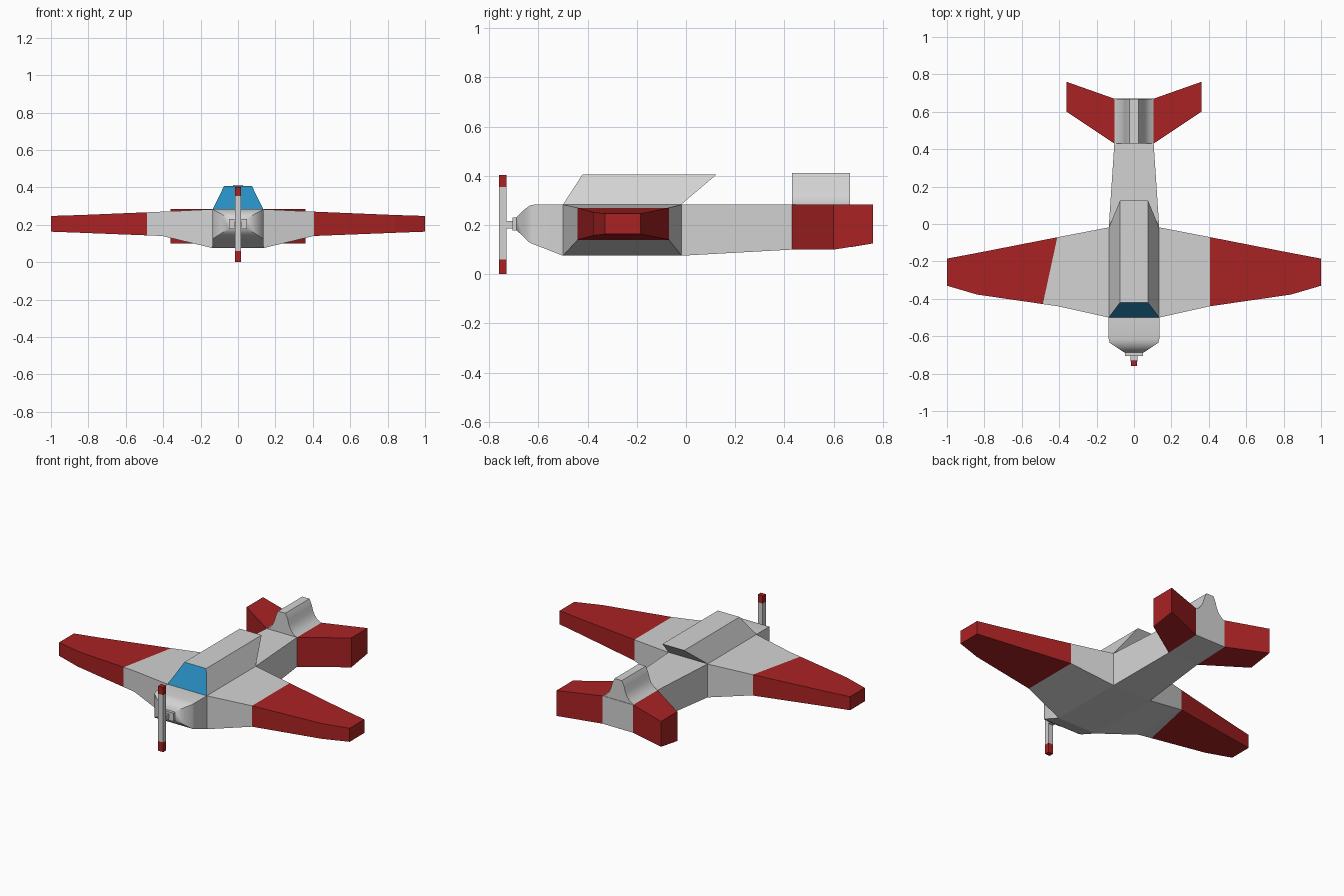
import bpy, bmesh, math
from mathutils import Vector

if "Cube" in bpy.data.objects:
    bpy.data.objects.remove(bpy.data.objects["Cube"])


def material(name, rgb):
    m = bpy.data.materials.new(name)
    m.diffuse_color = (*rgb, 1)
    m.use_nodes = True
    m.node_tree.nodes["Principled BSDF"].inputs["Base Color"].default_value = m.diffuse_color
    return m


GREY = material("light grey", (0.65, 0.65, 0.65))
RED = material("dark red", (0.40, 0.016, 0.017))
BLUE = material("window blue", (0.021, 0.27, 0.53))


def loft(name, rings, mats, cuts=(), rule=None, cap_start=True, smooth=None):
    """Skin a row of rings, slice at cut planes, colour faces by a rule."""
    bm = bmesh.new()
    rows = [[bm.verts.new(p) for p in ring] for ring in rings]
    n = len(rows[0])
    for a, b in zip(rows, rows[1:]):
        for i in range(n):
            j = (i + 1) % n
            bm.faces.new((a[i], a[j], b[j], b[i]))
    if cap_start:
        bm.faces.new(rows[0][::-1])
    bm.faces.new(rows[-1])
    for co, no in cuts:
        bmesh.ops.bisect_plane(bm, geom=bm.verts[:] + bm.edges[:] + bm.faces[:],
                               plane_co=co, plane_no=no)
    bmesh.ops.recalc_face_normals(bm, faces=bm.faces)
    if rule:
        for f in bm.faces:
            f.material_index = rule(f.calc_center_median(), f.normal)
    me = bpy.data.meshes.new(name)
    bm.to_mesh(me)
    bm.free()
    for m in mats:
        me.materials.append(m)
    ob = bpy.data.objects.new(name, me)
    bpy.context.collection.objects.link(ob)
    if smooth:
        bpy.ops.object.select_all(action='DESELECT')
        ob.select_set(True)
        bpy.context.view_layer.objects.active = ob
        bpy.ops.object.shade_smooth_by_angle(angle=math.radians(smooth))
    return ob


def ring_y(y, w, z0, z1):
    return [(-w, y, z0), (w, y, z0), (w, y, z1), (-w, y, z1)]


def ring_x(x, y0, y1, z0, z1, z0_back=None):
    zb = z0 if z0_back is None else z0_back
    return [(x, y0, z0), (x, y1, zb), (x, y1, z1), (x, y0, z1)]


# Fuselage and rounded nose
loft("fuselage", [ring_y(-0.5, .135, .075, .283), ring_y(-0.02, .135, .075, .283),
                  ring_y(0.43, .105, .1, .283), ring_y(0.67, .105, .11, .283)], [GREY])
loft("nose", [ring_y(-0.5, .135, .075, .283), ring_y(-0.615, .135, .12, .283),
              ring_y(-0.635, .13, .128, .279), ring_y(-0.66, .093, .152, .26),
              ring_y(-0.688, .05, .178, .233)], [GREY], cap_start=False, smooth=50)

# Propeller with collar, shaft and red tips
loft("propeller_collar", [ring_y(-0.688, .048, .178, .23), ring_y(-0.705, .048, .178, .23)], [GREY])
loft("propeller_shaft", [ring_y(-0.70, .018, .185, .217), ring_y(-0.735, .018, .185, .217)], [GREY])
loft("propeller_blade", [ring_y(-0.76, .017, 0, .403), ring_y(-0.73, .017, 0, .403)], [GREY, RED],
     cuts=[((0, 0, .06), (0, 0, 1)), ((0, 0, .355), (0, 0, 1))],
     rule=lambda c, n: int(c.z < .06 or c.z > .355))

# Canopy: blue windscreen, overhanging rear
loft("canopy", [[(-.135, -.5, .283), (.135, -.5, .283), (.075, -.42, .406), (-.075, -.42, .406)],
                [(-.135, -.02, .283), (.135, -.02, .283), (.075, .125, .406), (-.075, .125, .406)]],
     [GREY, BLUE], rule=lambda c, n: int(n.y < -.5))

# Wings with red outer panels (the left paint line is slanted) and red tailplanes
for side, label in ((1, "right"), (-1, "left")):
    wing = [ring_x(side * .135, -.5, -.018, .075, .283), ring_x(side * .405, -.44, -.07, .14, .27),
            ring_x(side * .84, -.377, -.155, .157, .252), ring_x(side, -.33, -.185, .163, .247)]
    if side > 0:
        co, no = Vector((.405, 0, 0)), Vector((1, 0, 0))
    else:
        co, no = Vector((-.41, -.07, 0)), Vector((-.37, .08, 0)).normalized()
    loft(label + "_wing", wing, [GREY, RED], cuts=[(co, no)], cap_start=False,
         rule=lambda c, n: int((c - co).dot(no) > 0))
    loft(label + "_tailplane", [ring_x(side * .105, .43, .67, .1, .283, .11),
                                ring_x(side * .36, .6, .76, .1, .283, .125)], [RED], cap_start=False)

# Tail fin with concave flared sides
half = [(.105, .283), (.08, .298), (.062, .32), (.05, .345), (.042, .375), (.034, .395), (.025, .412)]
fin = half + [(-x, z) for x, z in reversed(half)]
loft("tail_fin", [[(x, y, z) for x, z in fin] for y in (.43, .667)], [GREY], smooth=35)
